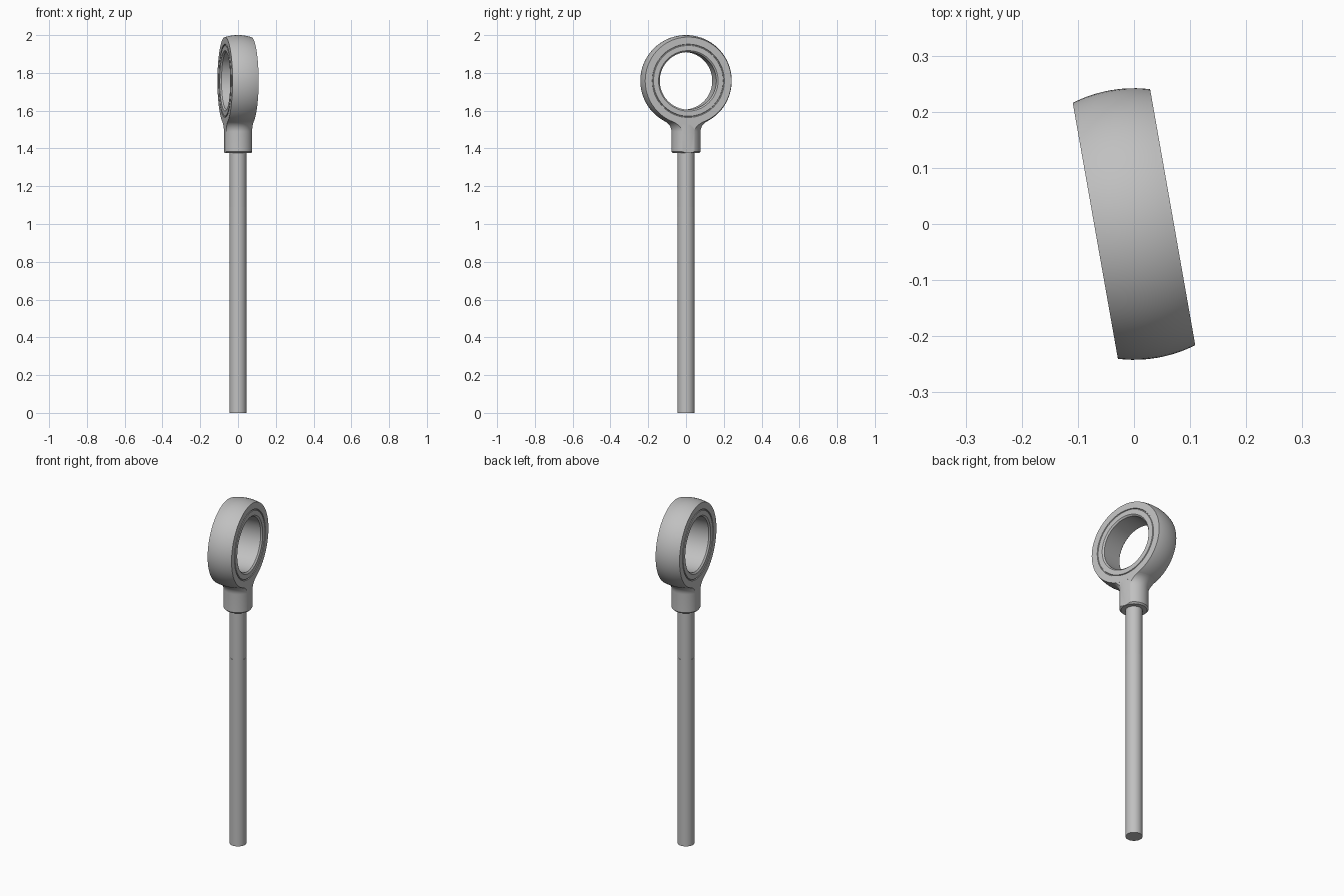
import bpy, bmesh
from math import sin, cos, asin, sqrt, radians
from mathutils import Matrix, Vector

cube = bpy.data.objects.get("Cube")
if cube:
    bpy.data.objects.remove(cube)

steel = bpy.data.materials.new("grey steel")
steel.use_nodes = True
steel.diffuse_color = (0.53, 0.53, 0.53, 1)
steel.node_tree.nodes["Principled BSDF"].inputs["Base Color"].default_value = steel.diffuse_color

EYE_Z = 1.758      # height of the eye centre
EYE_R = 0.242      # spherical outer radius
HALF_W = 0.07      # half the eye width
BORE = 0.152
COLLAR_R = 0.077
COLLAR_Z = 1.375
ROD_R = 0.045
FILLET = 0.06
TURN = Matrix.Rotation(radians(10), 4, "Z")


def revolve(bm, profile, closed=False, steps=96):
    """Spin (radius, height) points around z; closed joins last to first."""
    verts = [bm.verts.new((r, 0, z)) for r, z in profile]
    ends = verts[1:] + verts[:1] if closed else verts[1:]
    edges = [bm.edges.new(pair) for pair in zip(verts, ends)]
    bmesh.ops.spin(bm, geom=verts + edges, axis=(0, 0, 1), cent=(0, 0, 0),
                   angle=radians(360), steps=steps, use_merge=True)
    bmesh.ops.remove_doubles(bm, verts=bm.verts, dist=0.00005)


def finish(name, bm, matrix):
    bm.transform(matrix)
    bmesh.ops.recalc_face_normals(bm, faces=bm.faces)
    mesh = bpy.data.meshes.new(name)
    bm.to_mesh(mesh)
    bm.free()
    mesh.materials.append(steel)
    obj = bpy.data.objects.new(name, mesh)
    bpy.context.collection.objects.link(obj)
    bpy.ops.object.select_all(action="DESELECT")
    obj.select_set(True)
    bpy.context.view_layer.objects.active = obj
    bpy.ops.object.shade_smooth_by_angle(angle=radians(25))


# Eye ring: spherical rim, flat sides with a fine bearing groove, chamfered bore
rim_angle = asin(HALF_W / EYE_R)
rim = [(EYE_R * cos(a), EYE_R * sin(a))
       for a in (rim_angle * i / 6 for i in range(-6, 7))]
side = [(0.194, HALF_W), (0.192, HALF_W - 0.005), (0.189, HALF_W - 0.005),
        (0.187, HALF_W), (BORE + 0.008, HALF_W), (BORE, HALF_W - 0.008)]
profile = rim + side + [(r, -h) for r, h in reversed(side)]
bm = bmesh.new()
revolve(bm, profile, closed=True)
finish("eye_ring", bm, Matrix.Translation((0, 0, EYE_Z)) @ TURN
       @ Matrix.Rotation(radians(90), 4, "Y"))

# Collar: round neck, filleted into the rim and trimmed flush with the flat sides
fillet_r = COLLAR_R + FILLET
fillet_z = EYE_Z - sqrt((EYE_R + FILLET) ** 2 - fillet_r ** 2)
end_angle = asin((EYE_Z - fillet_z) / (EYE_R + FILLET))
profile = [(0, COLLAR_Z), (COLLAR_R - 0.008, COLLAR_Z), (COLLAR_R, COLLAR_Z + 0.008)]
for i in range(9):
    a = end_angle * i / 8
    profile.append((fillet_r - FILLET * cos(a), fillet_z + FILLET * sin(a)))
profile.append((0, profile[-1][1]))
bm = bmesh.new()
revolve(bm, profile)
for sx in (-1, 1):
    cut = bmesh.ops.bisect_plane(bm, geom=bm.verts[:] + bm.edges[:] + bm.faces[:],
                                 plane_co=Vector((sx * (HALF_W - 0.0002), 0, 0)),
                                 plane_no=Vector((sx, 0, 0)), clear_outer=True)
    rim_edges = [e for e in cut["geom_cut"] if isinstance(e, bmesh.types.BMEdge)]
    bmesh.ops.contextual_create(bm, geom=rim_edges)
finish("collar", bm, TURN)

# Rod: long lower length and a hair slimmer upper shank
for name, radius, low, high in (("lower_rod", ROD_R, 0, 1.09),
                                ("upper_shank", ROD_R - 0.0008, 1.09, COLLAR_Z + 0.01)):
    bm = bmesh.new()
    revolve(bm, [(0, low), (radius, low), (radius, high), (0, high)], steps=64)
    finish(name, bm, Matrix.Identity(4))
